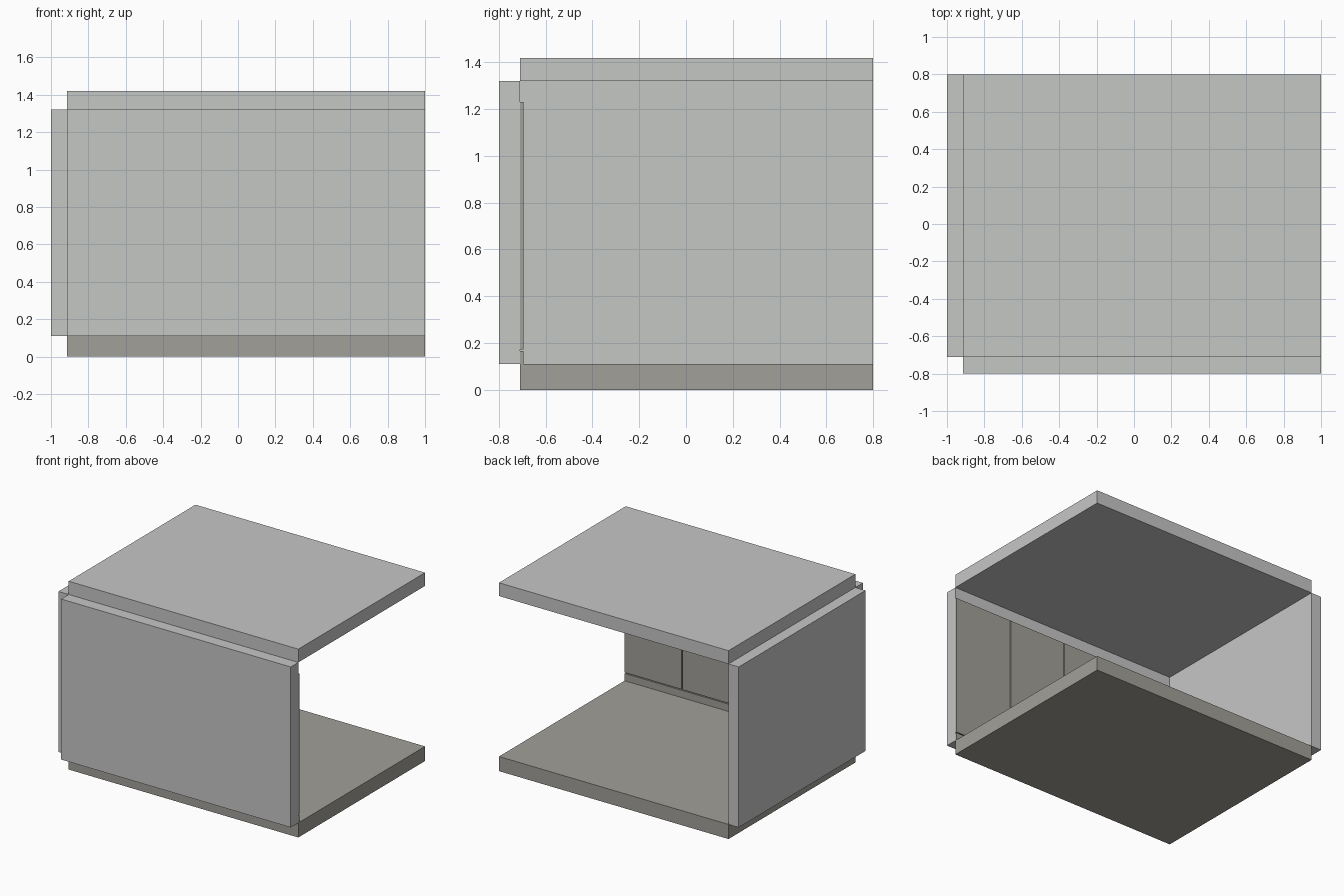
import bpy

cube = bpy.data.objects.get("Cube")
if cube:
    bpy.data.objects.remove(cube, do_unlink=True)


def material(name, color):
    mat = bpy.data.materials.new(name)
    mat.use_nodes = True
    mat.diffuse_color = (*color, 1)
    mat.node_tree.nodes["Principled BSDF"].inputs["Base Color"].default_value = (*color, 1)
    return mat


plaster = material("pale grey plaster", (0.56, 0.57, 0.56))
timber = material("warm grey timber", (0.36, 0.35, 0.32))


def box(name, x, y, z, mat):
    """Box spanning the given (low, high) range on each axis."""
    bpy.ops.mesh.primitive_cube_add(size=1)
    obj = bpy.context.object
    obj.name = obj.data.name = name
    spans = (x, y, z)
    for v in obj.data.vertices:
        v.co = [hi if c > 0 else lo for c, (lo, hi) in zip(v.co, spans)]
    obj.data.materials.append(mat)
    return obj


# Interior limits of the room
west, east = -0.915, 1.0
south, north = -0.71, 0.8
floor_top, roof_bottom = 0.11, 1.32

# Slabs and the two outer walls
box("floor", (west, east), (south, north), (0, floor_top), timber)
box("roof", (west, east), (south, north), (roof_bottom, 1.42), plaster)
box("front_wall", (west, east), (-0.8, south), (floor_top, roof_bottom), plaster)
box("side_wall", (-1.0, west), (south, north), (floor_top, roof_bottom), plaster)

# Thin lining on the inside of the front wall: skirting and four panels
box("skirting", (west, east), (south, south + 0.014), (floor_top, 0.165), timber)
count, gap = 4, 0.008
step = (east - west) / count
for i in range(count):
    left = west + i * step + (gap / 2 if i else 0)
    right = west + (i + 1) * step - (gap / 2 if i < count - 1 else 0)
    box(f"wall_panel_{i + 1}", (left, right), (south, south + 0.014), (0.172, 1.23), timber)
